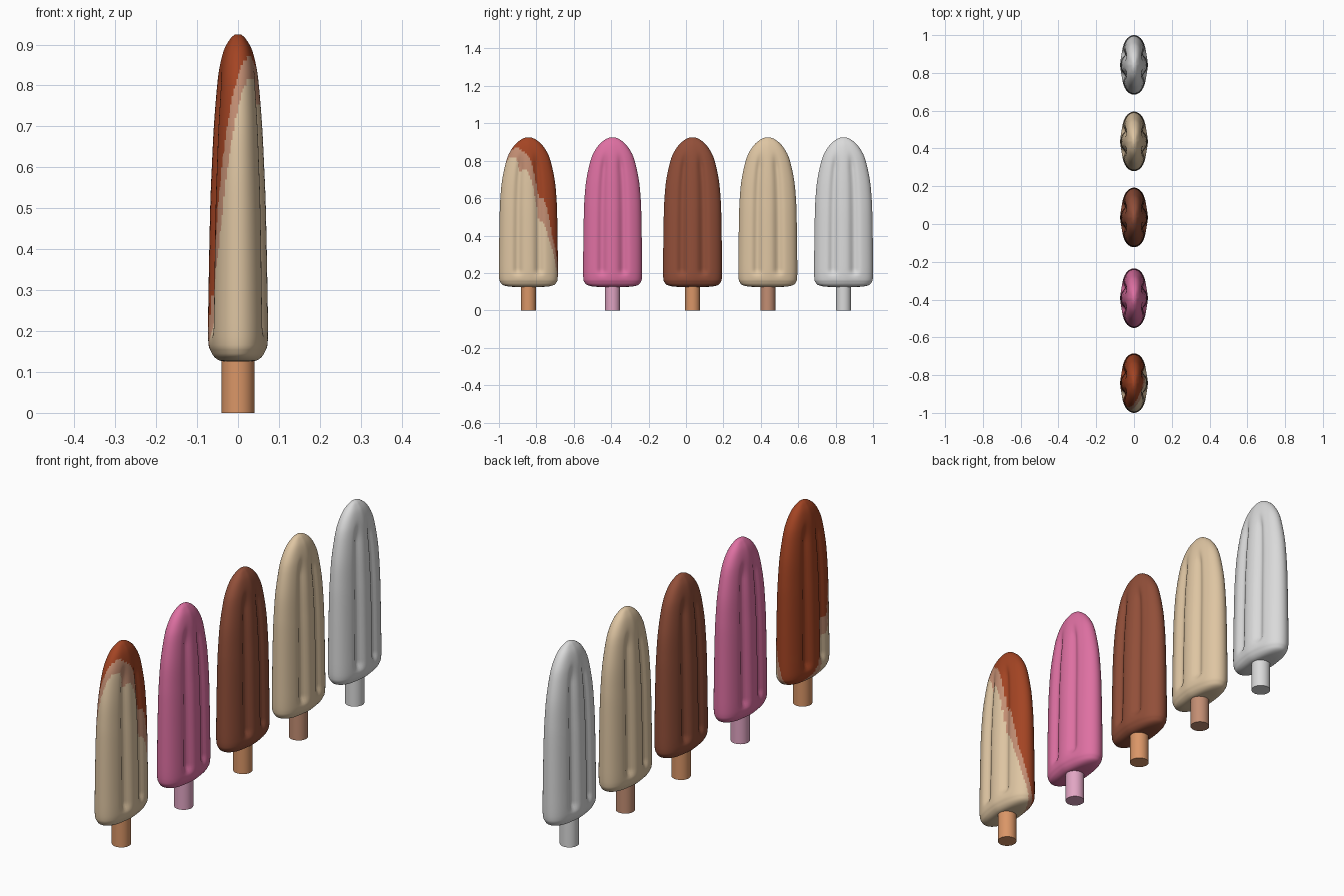
import bpy, bmesh, math

if "Cube" in bpy.data.objects:
    bpy.data.objects.remove(bpy.data.objects["Cube"])


def material(name, rgb):
    m = bpy.data.materials.new(name)
    lin = [((c / 255 + 0.055) / 1.055) ** 2.4 for c in rgb]
    m.diffuse_color = (*lin, 1)
    m.use_nodes = True
    m.node_tree.nodes["Principled BSDF"].inputs["Base Color"].default_value = m.diffuse_color
    return m


cream = material("cream", (222, 197, 162))
rust = material("rust chocolate", (163, 68, 35))
tan = material("tan", (195, 142, 115))
pink = material("pink", (222, 112, 162))
pale_pink = material("pale pink", (225, 165, 195))
brown = material("brown chocolate", (146, 79, 57))
wood = material("orange wood", (218, 150, 103))
grey = material("light grey", (218, 218, 218))

# Body profile: height, half width (y), half thickness (x)
PROFILE = [(.125, .05, .02), (.127, .10, .042), (.135, .135, .056), (.15, .15, .066),
           (.18, .157, .073), (.3, .157, .072), (.5, .154, .068), (.6, .15, .064),
           (.7, .14, .059), (.8, .118, .051), (.85, .097, .044), (.89, .068, .033),
           (.915, .036, .018), (.924, .014, .008)]
SIDES = 96


def smooth_profile():
    """Catmull-Rom samples through the profile."""
    out = []
    last = len(PROFILE) - 1
    for i in range(last):
        p = [PROFILE[min(max(i + k, 0), last)] for k in (-1, 0, 1, 2)]
        n = max(4, int((p[2][0] - p[1][0]) / .01))
        for s in range(n):
            t = s / n
            out.append([.5 * (2 * b + (c - a) * t + (2 * a - 5 * b + 4 * c - d) * t * t
                              + (3 * b - a - 3 * c + d) * t ** 3) for a, b, c, d in zip(*p)])
    out.append(PROFILE[-1])
    return out


def step(a, b, v):
    t = min(max((v - a) / (b - a), 0), 1)
    return t * t * (3 - 2 * t)


def section(u, z):
    """Relative thickness across the width, with a groove each side of a middle ridge."""
    a = abs(u)
    slope = math.sqrt(a * a + .01) - .1
    groove = .25 * step(.175, .22, z) * (1 - step(.76, .86, z))
    return math.sqrt(max(0, 1 - a ** 5)) * (1 - .32 * slope) - groove * math.exp(-((a - .36) / .13) ** 2)


def dip_rule(p):
    """Diagonal dipped coating: cream, then a tan band, then rust."""
    s = -6.7 * p.x + 3 * p.y + p.z - .8 * max(0, .4 - p.z)
    return 0 if s < .35 else 1 if s < .495 else 2


def make_body(name, y, mats, rule=None):
    bm = bmesh.new()
    rings = []
    for z, w, t in smooth_profile():
        ring = []
        for k in range(SIDES):
            ang = 2 * math.pi * k / SIDES
            u, sn = math.cos(ang), math.sin(ang)
            side = 0 if abs(sn) < 1e-6 else math.copysign(1, sn)
            ring.append(bm.verts.new((side * t * section(u, z), w * u, z)))
        rings.append(ring)
    for a, b in zip(rings, rings[1:]):
        for k in range(SIDES):
            j = (k + 1) % SIDES
            bm.faces.new((a[k], a[j], b[j], b[k]))
    for ring, z in ((rings[0], .125), (rings[-1], .925)):
        tip = bm.verts.new((0, 0, z))
        for k in range(SIDES):
            bm.faces.new((ring[k], ring[(k + 1) % SIDES], tip))
    bmesh.ops.recalc_face_normals(bm, faces=bm.faces)
    for f in bm.faces:
        f.smooth = True
        if rule:
            f.material_index = rule(f.calc_center_median())
    finish(bm, name, y, mats)


def make_stick(name, y, mat):
    bm = bmesh.new()
    bmesh.ops.create_cone(bm, cap_ends=True, segments=32, radius1=.04, radius2=.04, depth=.15)
    bmesh.ops.translate(bm, verts=bm.verts, vec=(0, 0, .075))
    for f in bm.faces:
        f.smooth = len(f.verts) == 4
    for e in bm.edges:
        e.smooth = all(len(f.verts) == 4 for f in e.link_faces)
    finish(bm, name, y, [mat])


def finish(bm, name, y, mats):
    me = bpy.data.meshes.new(name)
    bm.to_mesh(me)
    bm.free()
    for m in mats:
        me.materials.append(m)
    ob = bpy.data.objects.new(name, me)
    ob.location.y = y
    bpy.context.collection.objects.link(ob)


# Five ice pops in a row: name, y, body colours, stick colour, colour rule
for name, y, mats, stick, rule in (
        ("dipped", -.8425, [cream, tan, rust], wood, dip_rule),
        ("pink", -.3925, [pink], pale_pink, None),
        ("chocolate", .035, [brown], wood, None),
        ("vanilla", .4375, [cream], tan, None),
        ("plain", .8425, [grey], grey, None)):
    make_body(name + "_ice_pop", y, mats, rule)
    make_stick(name + "_stick", y, stick)
